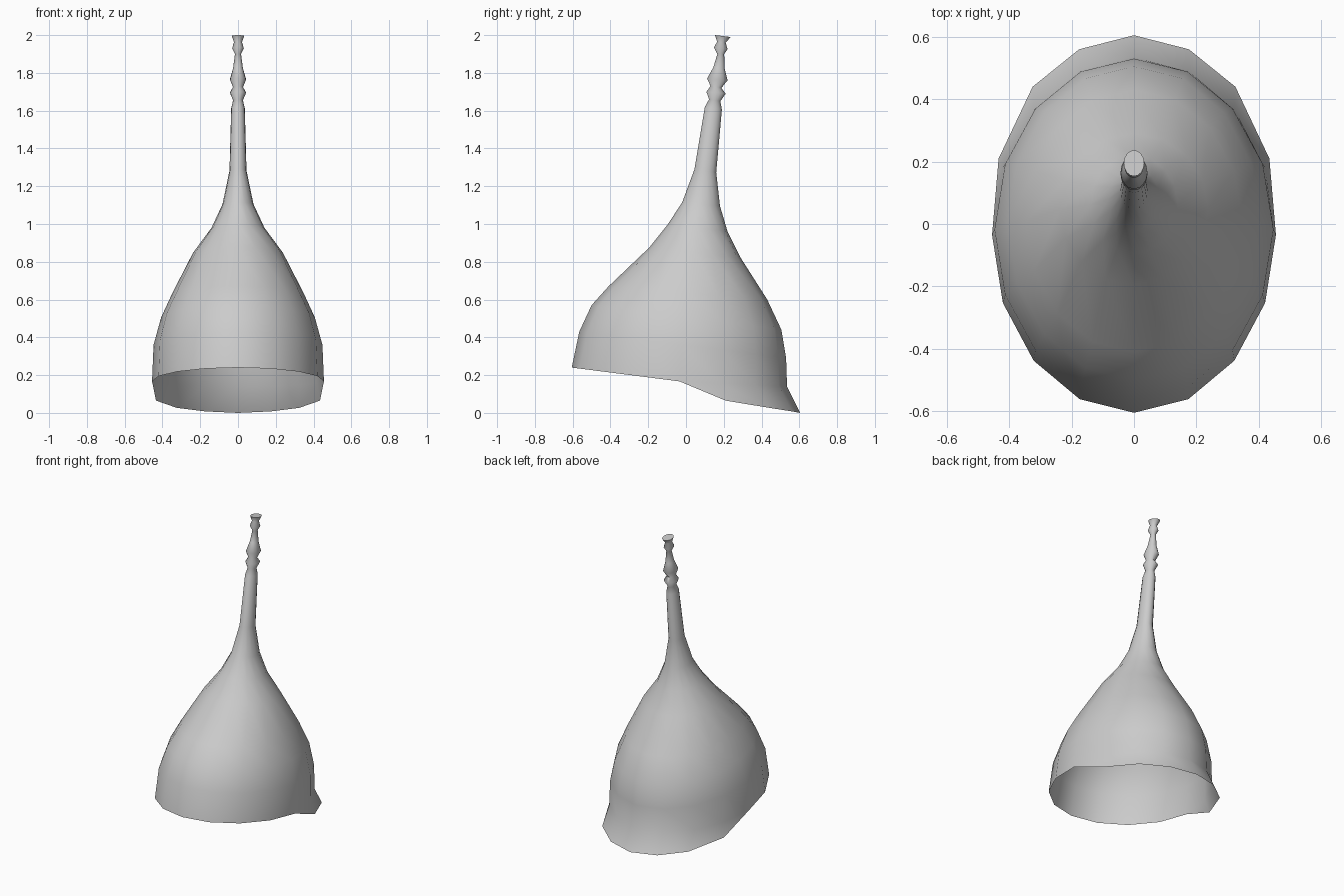
import bpy, bmesh
from math import sin, cos, pi, radians

if "Cube" in bpy.data.objects:
    bpy.data.objects.remove(bpy.data.objects["Cube"])

SIDES = 16
# tilted elliptical sections: front y, front z, back y, back z, half width
SECTIONS = [
    (-.565, .43, .530, .29, .447), (-.500, .57, .505, .44, .407),
    (-.410, .67, .430, .60, .347), (-.195, .875, .290, .82, .238),
    (-.095, 1.0, .220, .96, .140), (-.020, 1.115, .180, 1.095, .082),
    (.045, 1.29, .160, 1.275, .045), (.100, 1.62, .190, 1.605, .036),
    # ribbed tip
    (.122, 1.66, .182, 1.65, .026), (.108, 1.70, .210, 1.69, .043),
    (.130, 1.73, .187, 1.72, .027), (.112, 1.77, .220, 1.76, .043),
    (.145, 1.83, .205, 1.82, .026), (.166, 1.90, .202, 1.90, .016),
    (.148, 1.935, .220, 1.925, .031), (.165, 1.965, .210, 1.96, .021),
    (.153, 2.0, .237, 1.99, .033),
]


def ellipse(yf, yb, rx):
    cy, ry = (yf + yb) / 2, (yb - yf) / 2
    return [(rx * sin(2 * pi * i / SIDES), cy + ry * cos(2 * pi * i / SIDES))
            for i in range(SIDES)]


bm = bmesh.new()


def bridge(a, b):
    for i in range(SIDES):
        j = (i + 1) % SIDES
        loop = []
        for v in (a[i], b[i], b[j], a[j]):
            if v not in loop:
                loop.append(v)
        if len(loop) > 2:
            bm.faces.new(loop)


# lower edge of the bell
base = []
for x, y in ellipse(-.605, .535, .455):
    t = (y + .035) / .57
    z = .167 - .073 * t if t < 0 else .167 - .027 * t
    base.append(bm.verts.new((x, y, z)))
rings = [base]

# bell, neck and tip
for yf, zf, yb, zb, rx in SECTIONS:
    rings.append([bm.verts.new((x, y, zf + (zb - zf) * (y - yf) / (yb - yf)))
                  for x, y in ellipse(yf, yb, rx)])
for a, b in zip(rings, rings[1:]):
    bridge(a, b)
bm.faces.new(rings[-1])

# flared flap around the back half
flap = list(base)
for i, (x, y, z) in enumerate([(0, .605, 0), (.176, .56, .008),
                               (.325, .44, .027), (.434, .21, .065)]):
    flap[i] = bm.verts.new((x, y, z))
    if i:
        flap[-i] = bm.verts.new((-x, y, z))
bridge(flap, base)

bmesh.ops.recalc_face_normals(bm, faces=bm.faces)
if max(bm.faces, key=lambda f: f.calc_center_median().z).normal.z < 0:
    bmesh.ops.reverse_faces(bm, faces=bm.faces)
mesh = bpy.data.meshes.new("funnel_bell")
bm.to_mesh(mesh)
bm.free()
obj = bpy.data.objects.new("funnel_bell", mesh)
bpy.context.collection.objects.link(obj)
bpy.context.view_layer.objects.active = obj
obj.select_set(True)
bpy.ops.object.shade_smooth_by_angle(angle=radians(75))
